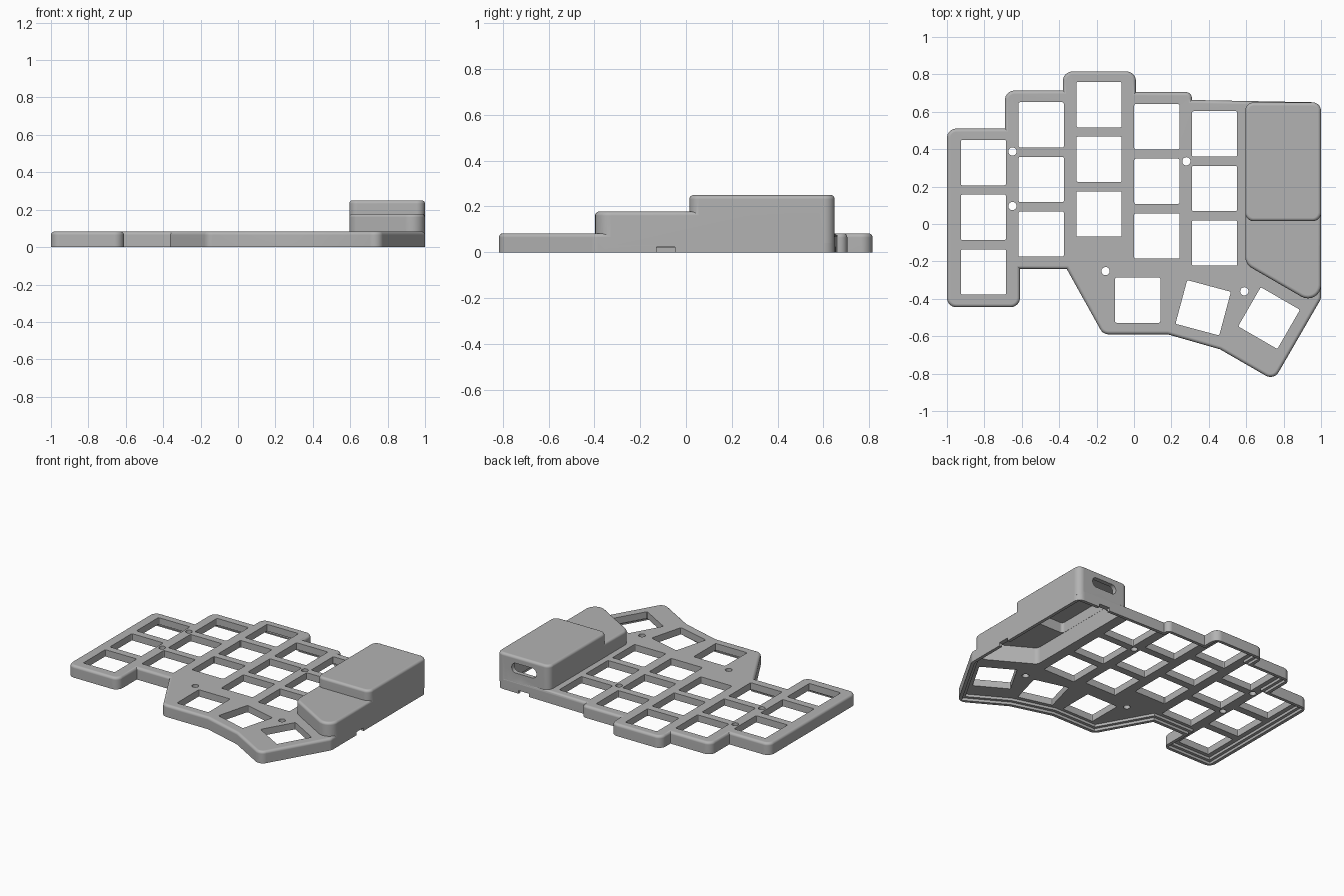
import bpy, bmesh, math
from mathutils import Vector, Matrix

cube = bpy.data.objects.get("Cube")
if cube:
    bpy.data.objects.remove(cube, do_unlink=True)

grey = bpy.data.materials.new("matte grey plastic")
grey.use_nodes = True
colour = (0.45, 0.45, 0.45, 1)
grey.diffuse_color = colour
grey.node_tree.nodes["Principled BSDF"].inputs["Base Color"].default_value = colour


def inset(points, d):
    """Move every edge of a counter-clockwise outline inwards by d."""
    result = []
    for i, p in enumerate(points):
        a = (p - points[i - 1]).normalized()
        b = (points[(i + 1) % len(points)] - p).normalized()
        n, m = Vector((-a.y, a.x)), Vector((-b.y, b.x))
        result.append(p + (n + m) * d / (1 + n.dot(m)))
    return result


def rounded(points, radius, steps=8):
    """Round the convex corners of an outline; leave inner corners sharp."""
    result = []
    for i, p in enumerate(points):
        a, b = p - points[i - 1], points[(i + 1) % len(points)] - p
        turn = math.atan2(a.x * b.y - a.y * b.x, a.dot(b))
        if turn < 0.3:
            result.append(p)
            continue
        k = math.tan(turn / 2)
        r = min(radius, 0.8 * min(a.length, b.length) / k)
        a.normalize()
        normal = Vector((-a.y, a.x))
        start = p - a * r * k
        for s in range(steps + 1):
            t = turn * s / steps
            result.append(start + a * r * math.sin(t) + normal * r * (1 - math.cos(t)))
    return result


def loft(name, outline, profile, matrix=Matrix()):
    """Solid through rings of the outline, given as (inset, height) pairs."""
    bm = bmesh.new()
    rings = [[bm.verts.new((p.x, p.y, z)) for p in inset(outline, d)] for d, z in profile]
    for low, high in zip(rings, rings[1:]):
        for i in range(len(low)):
            bm.faces.new((low[i - 1], low[i], high[i], high[i - 1]))
    bm.faces.new(rings[0][::-1])
    bm.faces.new(rings[-1])
    bm.transform(matrix)
    mesh = bpy.data.meshes.new(name)
    bm.to_mesh(mesh)
    bm.free()
    mesh.materials.append(grey)
    obj = bpy.data.objects.new(name, mesh)
    bpy.context.scene.collection.objects.link(obj)
    return obj


def soft_block(name, outline, bottom, top, soft=0.018, steps=5):
    """Upright block with a rounded top edge."""
    arc = [math.pi / 2 * s / steps for s in range(steps + 1)]
    edge = [(soft * (1 - math.cos(t)), top - soft * (1 - math.sin(t))) for t in arc]
    return loft(name, outline, [(0, bottom)] + edge)


def polygon(*pairs):
    return [Vector(p) for p in pairs]


def rectangle(w, h, x=0, y=0):
    return polygon((x - w / 2, y - h / 2), (x + w / 2, y - h / 2),
                   (x + w / 2, y + h / 2), (x - w / 2, y + h / 2))


# Outlines of the tray and the two tiers of the controller housing
tray = polygon((-1, -.445), (-.61, -.445), (-.61, -.24), (-.36, -.24), (-.165, -.59),
               (.18, -.59), (.46, -.67), (.748, -.836), (1, -.4), (1, .65), (.31, .663),
               (.31, .705), (.01, .705), (.01, .815), (-.38, .815), (-.38, .713),
               (-.69, .713), (-.69, .51), (-1, .51))
lower = polygon((.595, -.215), (1, -.449), (1, .65), (.595, .65))
upper = polygon((.595, .015), (1, .015), (1, .65), (.595, .65))

case = soft_block("keyboard_case", rounded(tray, .05), 0, .083)
tiers = [soft_block("housing_lower", rounded(lower, .07), .03, .178),
         soft_block("housing_upper", rounded(upper, .045), .04, .25)]
cutters = []


def cut(outline, bottom, top, matrix=Matrix()):
    cutters.append(loft("cutter", outline, [(0, bottom), (0, top)], matrix))


# Hollow underside: cover recess, main cavity and housing cavities
cut(inset(tray, .022), -.1, .018)
cut(inset(tray, .042), -.11, .036)
cut(rounded(inset(lower, .03), .04), -.12, .152)
cut(rounded(inset(upper, .031), .02), -.13, .224)

# Key openings: five staggered columns, then three fanned thumb keys
key = rounded(rectangle(.242, .242), .008, 3)
keys = [(-.805 + .309 * i, y - .292 * row, 0)
        for i, y in enumerate((.328, .53, .638, .52, .482)) for row in range(3)]
keys += [(.02, -.407, 0), (.37, -.448, -15), (.722, -.503, -30)]
for x, y, angle in keys:
    cut(key, -.14, .2, Matrix.Translation((x, y, 0)) @ Matrix.Rotation(math.radians(angle), 4, "Z"))

# Screw holes
ring = [Vector((math.cos(t), math.sin(t))) * .022 for t in (math.tau * s / 24 for s in range(24))]
for x, y in ((-.65, .388), (-.65, .096), (.28, .335), (-.152, -.252), (.59, -.36)):
    cut(ring, -.15, .2, Matrix.Translation((x, y, 0)))

# Cable slot in the back wall, and pry notches along the bottom edge
cut(rounded(rectangle(.19, .068), .032), -.06, .06,
    Matrix.Translation((.79, .65, .17)) @ Matrix.Rotation(math.pi / 2, 4, "X"))
cut(rectangle(.1, .08, 1, -.088), -.05, .022)
cut(rectangle(.08, .1, .79, .65), -.05, .022)

# Combine everything into one shell
for operation, parts in (("UNION", tiers), ("DIFFERENCE", cutters)):
    for part in parts:
        mod = case.modifiers.new(operation.title(), "BOOLEAN")
        mod.operation, mod.object, mod.solver = operation, part, "EXACT"
shell = bpy.data.meshes.new_from_object(case.evaluated_get(bpy.context.evaluated_depsgraph_get()))
case.modifiers.clear()
case.data = shell
for part in tiers + cutters:
    bpy.data.objects.remove(part, do_unlink=True)

# Smooth rounded edges while flat faces stay flat
for obj in bpy.context.selected_objects:
    obj.select_set(False)
case.select_set(True)
bpy.context.view_layer.objects.active = case
bpy.ops.object.shade_smooth_by_angle(angle=math.radians(30))
case.modifiers.new("Even shading", "WEIGHTED_NORMAL").keep_sharp = True
